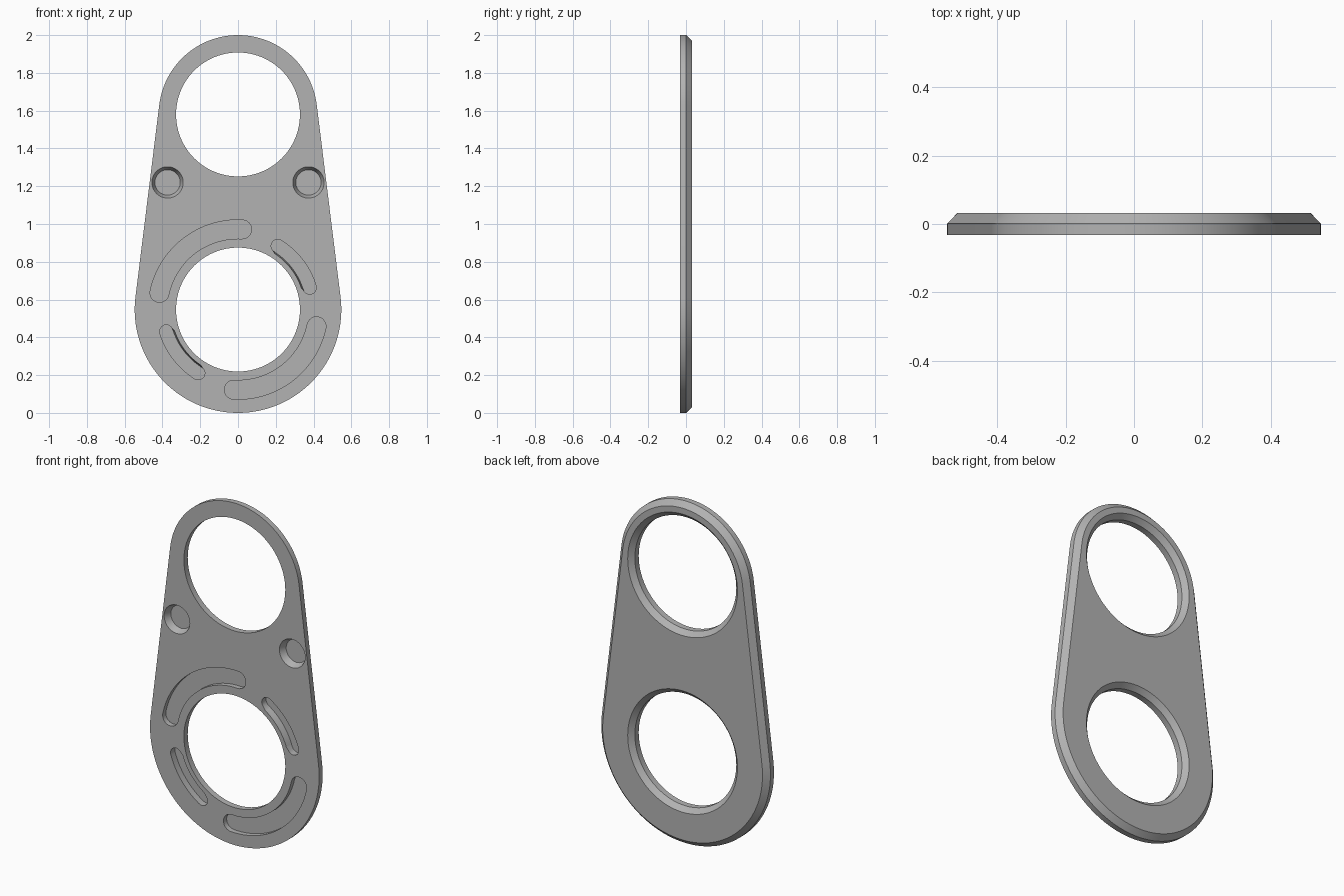
import bpy, bmesh
from math import sin, cos, pi, radians, asin

cube = bpy.data.objects.get("Cube")
if cube:
    bpy.data.objects.remove(cube)

HALF = 0.0315            # half the plate thickness
LOW, HIGH = 0.547, 1.58  # heights of the two ring centres
R_LOW, R_HIGH = 0.547, 0.42
BEVEL = 0.03

steel = bpy.data.materials.new("plain grey")
grey = (0.45, 0.45, 0.45, 1)
steel.diffuse_color = grey
steel.use_nodes = True
steel.node_tree.nodes["Principled BSDF"].inputs["Base Color"].default_value = grey


def arc(cx, cz, r, a0, a1, n):
    """Points (x, z) along an arc, both ends included."""
    return [(cx + r * cos(a0 + (a1 - a0) * i / n),
             cz + r * sin(a0 + (a1 - a0) * i / n)) for i in range(n + 1)]


def circle(cx, cz, r, n=96):
    return arc(cx, cz, r, 0, 2 * pi, n)[:-1]


def loft(name, sections):
    """Solid through matching outlines, each given as (y, points)."""
    bm = bmesh.new()
    rings = [[bm.verts.new((x, y, z)) for x, z in pts] for y, pts in sections]
    n = len(rings[0])
    for a, b in zip(rings, rings[1:]):
        for i in range(n):
            j = (i + 1) % n
            bm.faces.new((a[i], a[j], b[j], b[i]))
    bm.faces.new(rings[0])
    bm.faces.new(rings[-1])
    bmesh.ops.recalc_face_normals(bm, faces=bm.faces)
    mesh = bpy.data.meshes.new(name)
    bm.to_mesh(mesh)
    bm.free()
    mesh.materials.append(steel)
    obj = bpy.data.objects.new(name, mesh)
    bpy.context.collection.objects.link(obj)
    return obj


def plate_outline(inset):
    """Two circles joined by their common tangents."""
    t = asin((R_LOW - R_HIGH) / (HIGH - LOW))
    return (arc(0, HIGH, R_HIGH - inset, t, pi - t, 64)
            + arc(0, LOW, R_LOW - inset, pi - t, 2 * pi + t, 80))


def slot_outline(radius, half, inner, start, end):
    """Curved slot around the lower ring, with rounded ends."""
    a, b = radians(start), radians(end)
    trim = 0.03 if inner > 0 else 0
    edge = inner or radius - half
    return (arc(0, LOW, radius + half, a, b, 32)
            + arc(radius * cos(b), LOW + radius * sin(b), half, b, b + pi, 12)[1:-1]
            + arc(0, LOW, edge, b - trim, a + trim, 32)
            + arc(radius * cos(a), LOW + radius * sin(a), half, a + pi, a + 2 * pi, 12)[1:-1])


# Plate with a bevelled back rim
plate = loft("plate", [(-HALF, plate_outline(0)), (0.001, plate_outline(0)),
                       (HALF, plate_outline(BEVEL))])

cutters = []
# Through holes, bevelled at the back
for z in (LOW, HIGH):
    r, wide = 0.328, 0.328 + 0.027
    cutters.append(loft("hole_cutter", [
        (-0.1, circle(0, z, r)), (0.004, circle(0, z, r)),
        (HALF, circle(0, z, wide)), (0.1, circle(0, z, wide))]))

# Tapered round sockets in the front
for x in (-0.373, 0.373):
    cutters.append(loft("socket_cutter", [
        (-0.1, circle(x, 1.22, 0.083, 48)), (-HALF, circle(x, 1.22, 0.083, 48)),
        (0.008, circle(x, 1.22, 0.067, 48))]))

# Curved pockets in the front, repeated half a turn apart
for turn in (0, 180):
    wide = slot_outline(0.425, 0.05, 0, 87 + turn, 168 + turn)
    cutters.append(loft("wide_slot_cutter", [(-0.1, wide), (-0.002, wide)]))
    top = slot_outline(0.397, 0.035, 0.354, 17 + turn, 58 + turn)
    floor = slot_outline(0.397, 0.035, 0.361, 17 + turn, 58 + turn)
    cutters.append(loft("narrow_slot_cutter", [(-0.1, top), (-HALF, top), (0.008, floor)]))

bpy.ops.object.select_all(action="DESELECT")
bpy.context.view_layer.objects.active = plate
plate.select_set(True)
for cutter in cutters:
    cutter.hide_render = True
    mod = plate.modifiers.new("cut", "BOOLEAN")
    mod.operation = "DIFFERENCE"
    mod.solver = "EXACT"
    mod.object = cutter
    bpy.ops.object.modifier_apply(modifier=mod.name)
for cutter in cutters:
    bpy.data.objects.remove(cutter)

bpy.ops.object.shade_smooth_by_angle(angle=radians(25))
